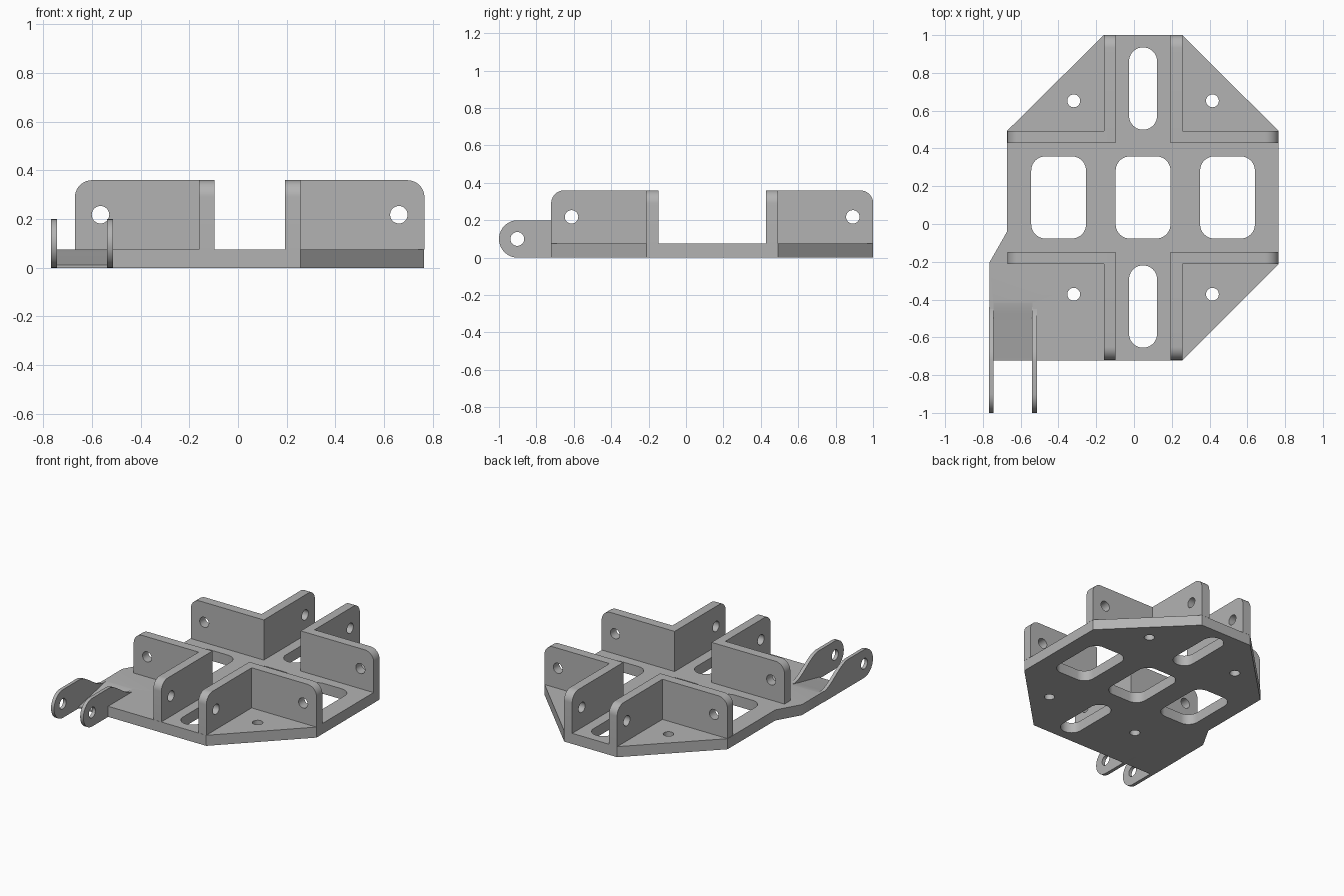
import bpy, bmesh, math
from mathutils import Vector

if "Cube" in bpy.data.objects:
    bpy.data.objects.remove(bpy.data.objects["Cube"])

grey = bpy.data.materials.new("plain grey")
grey.diffuse_color = (0.45, 0.45, 0.45, 1)
grey.use_nodes = True
grey.node_tree.nodes["Principled BSDF"].inputs["Base Color"].default_value = grey.diffuse_color

CX, CY = 0.048, 0.14      # centre of the bracket pattern
T, TOP = 0.075, 0.36      # plate thickness, bracket height


def arc(cx, cy, r, a0, a1, n=10):
    return [(cx + r * math.cos(math.radians(a0 + (a1 - a0) * i / n)),
             cy + r * math.sin(math.radians(a0 + (a1 - a0) * i / n))) for i in range(n + 1)]


def circle(cx, cy, r):
    return arc(cx, cy, r, 0, 360, 32)[:-1]


def rounded(x0, x1, y0, y1, r):
    return (arc(x1 - r, y1 - r, r, 0, 90) + arc(x0 + r, y1 - r, r, 90, 180)
            + arc(x0 + r, y0 + r, r, 180, 270) + arc(x1 - r, y0 + r, r, 270, 360))


def slab(name, loops, w0, w1, axis):
    """Extrude an outline with holes from w0 to w1 along an axis."""
    cu = bpy.data.curves.new(name, 'CURVE')
    cu.dimensions = '2D'
    cu.fill_mode = 'BOTH'
    cu.extrude = (w1 - w0) / 2
    for loop in loops:
        s = cu.splines.new('POLY')
        s.points.add(len(loop) - 1)
        for p, (u, v) in zip(s.points, loop):
            p.co = (u, v, 0, 1)
        s.use_cyclic_u = True
    tmp = bpy.data.objects.new(name + "_curve", cu)
    bpy.context.collection.objects.link(tmp)
    dg = bpy.context.evaluated_depsgraph_get()
    mesh = bpy.data.meshes.new_from_object(tmp.evaluated_get(dg))
    bpy.data.objects.remove(tmp)
    bm = bmesh.new()
    bm.from_mesh(mesh)
    bmesh.ops.remove_doubles(bm, verts=bm.verts, dist=1e-5)
    for v in bm.verts:
        a, b, w = v.co.x, v.co.y, v.co.z + (w0 + w1) / 2
        v.co = Vector({'x': (w, a, b), 'y': (a, w, b), 'z': (a, b, w)}[axis])
    bmesh.ops.recalc_face_normals(bm, faces=bm.faces)
    bm.to_mesh(mesh)
    bm.free()
    mesh.materials.clear()
    mesh.materials.append(grey)
    ob = bpy.data.objects.new(name, mesh)
    bpy.context.collection.objects.link(ob)
    return ob


def smooth(ob):
    bpy.ops.object.select_all(action='DESELECT')
    ob.select_set(True)
    bpy.context.view_layer.objects.active = ob
    bpy.ops.object.shade_smooth_by_angle(angle=math.radians(30))


# Base plate with windows, slots and screw holes
outline = [(-0.16, 1), (0.256, 1), (0.765, 0.493), (0.765, -0.212), (0.256, -0.722),
           (-0.766, -0.722), (-0.766, -0.205), (-0.672, -0.04), (-0.672, 0.493)]
holes = [rounded(CX + d - 0.145, CX + d + 0.145, -0.077, 0.358, 0.075) for d in (-0.447, 0, 0.447)]
holes += [rounded(CX - 0.074, CX + 0.074, CY + d - 0.218, CY + d + 0.218, 0.0735) for d in (-0.577, 0.577)]
holes += [circle(CX + sx * 0.367, CY + sy * 0.512, 0.034) for sx in (-1, 1) for sy in (-1, 1)]
plate = slab("base_plate", [outline] + holes, 0, T, 'z')

# Sloping recess between the lugs
ramp = [(-0.39, 0.077), (-0.42, 0.0745), (-0.45, 0.070), (-0.48, 0.063), (-0.51, 0.056),
        (-0.76, 0.004), (-0.76, 0.2), (-0.39, 0.2)]
cutter = slab("ramp_cutter", [ramp], -0.745, -0.538, 'x')
mod = plate.modifiers.new("ramp", 'BOOLEAN')
mod.operation = 'DIFFERENCE'
mod.solver = 'EXACT'
mod.object = cutter
dg = bpy.context.evaluated_depsgraph_get()
cut_mesh = bpy.data.meshes.new_from_object(plate.evaluated_get(dg))
plate.modifiers.clear()
plate.data = cut_mesh
bpy.data.objects.remove(cutter)
smooth(plate)


# Four corner brackets, each from two upright walls
def wall(name, c, s, inner, outer, hole, w0, w1, axis):
    r = 0.07
    prof = [(inner, T), (outer, T)] + arc(outer - r, TOP - r, r, 0, 90) + [(inner, TOP)]
    loops = [[(c + s * u, v) for u, v in prof], circle(c + s * hole, 0.218, 0.036)]
    smooth(slab(name, loops, min(w0, w1), max(w0, w1), axis))


for sx, xn in ((-1, "left"), (1, "right")):
    for sy, yn in ((-1, "front"), (1, "back")):
        wall(f"{yn}_{xn}_cross_wall", CX, sx, 0.145, 0.718, 0.613,
             CY + sy * 0.288, CY + sy * 0.353, 'y')
        wall(f"{yn}_{xn}_long_wall", CY, sy, 0.353, 0.861, 0.752,
             CX + sx * 0.145, CX + sx * 0.208, 'x')

# Hinge lugs with a rounded nose and a swept tail
tail = []
for i in range(13):
    t = i / 12
    tail.append((-0.72 + 0.28 * t, 0.2 - 0.126 * t * t * (3 - 2 * t)))
lug = arc(-0.9, 0.1, 0.1, 270, 90, 20) + tail + [(-0.44, 0)]
for name, x0, x1 in (("outer_lug", -0.768, -0.744), ("inner_lug", -0.539, -0.514)):
    smooth(slab(name, [lug, circle(-0.902, 0.1, 0.037)], x0, x1, 'x'))
